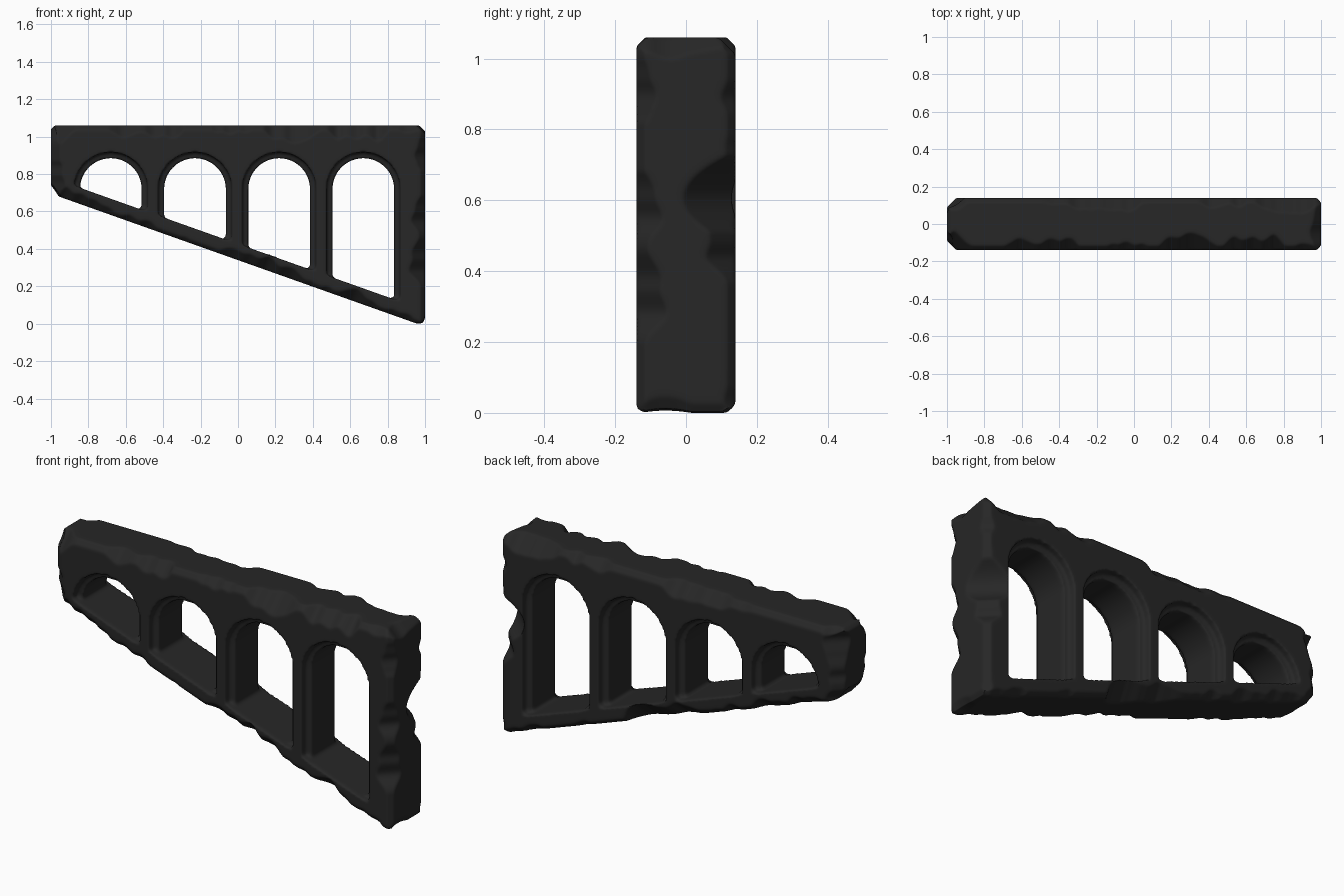
import bpy, bmesh, math
from mathutils import Vector, noise

if "Cube" in bpy.data.objects:
    bpy.data.objects.remove(bpy.data.objects["Cube"])

HALF_Y, TOP, SLOPE = 0.14, 1.065, -0.355


def sill(x):
    """Sloped lower edge of the window openings."""
    return 0.57 + SLOPE * (x + 0.39)


def underside(x):
    return 0.70 + SLOPE * (x + 1)


def prism(name, pts, y0, y1):
    """Extrude an xz outline between two y values."""
    bm = bmesh.new()
    face = bm.faces.new([bm.verts.new((x, y0, z)) for x, z in pts])
    ext = bmesh.ops.extrude_face_region(bm, geom=[face])
    verts = [v for v in ext["geom"] if isinstance(v, bmesh.types.BMVert)]
    bmesh.ops.translate(bm, verts=verts, vec=(0, y1 - y0, 0))
    bmesh.ops.recalc_face_normals(bm, faces=bm.faces)
    me = bpy.data.meshes.new(name)
    bm.to_mesh(me)
    bm.free()
    ob = bpy.data.objects.new(name, me)
    bpy.context.collection.objects.link(ob)
    return ob


def arch(cx, r, lift=0.0):
    """Round-headed window outline with a sloped sill."""
    pts = [(cx + r, sill(cx + r) + lift)]
    for i in range(33):
        a = math.pi * i / 32
        x, z = cx + r * math.cos(a), 0.725 + r * math.sin(a)
        if z > sill(x) + lift + 0.004:
            pts.append((x, z))
    pts.append((cx - r, sill(cx - r) + lift))
    return pts


def bake(ob):
    """Apply the modifier stack."""
    dg = bpy.context.evaluated_depsgraph_get()
    me = bpy.data.meshes.new_from_object(ob.evaluated_get(dg))
    ob.modifiers.clear()
    ob.data = me


# Tapered slab
wall = prism("arched_stone_bracket",
             [(-1, TOP), (-1, underside(-1)), (1, underside(1)), (1, TOP)],
             -HALF_Y, HALF_Y)

# Four windows, each with a stepped rim on both faces
cutters = []
for cx in (-0.68, -0.23, 0.22, 0.67):
    cutters.append(prism("window_cutter", arch(cx, 0.165), -0.3, 0.3))
    for s in (-1, 1):
        cutters.append(prism("rim_cutter", arch(cx, 0.196, 0.003), s * 0.1, s * 0.3))
for c in cutters:
    c.hide_render = True
    m = wall.modifiers.new("cut", "BOOLEAN")
    m.operation, m.solver, m.object = "DIFFERENCE", "EXACT", c
m = wall.modifiers.new("dense", "REMESH")
m.mode, m.voxel_size = "VOXEL", 0.01
bake(wall)
for c in cutters:
    bpy.data.objects.remove(c)

# Chipped outer edges: each edge is a pair of planes (inward normal, point)
n = Vector((-SLOPE, 0, 1)).normalized()
planes = {
    "front": (Vector((0, 1, 0)), Vector((0, -HALF_Y, 0))),
    "back": (Vector((0, -1, 0)), Vector((0, HALF_Y, 0))),
    "top": (Vector((0, 0, -1)), Vector((0, 0, TOP))),
    "left": (Vector((1, 0, 0)), Vector((-1, 0, 0))),
    "right": (Vector((-1, 0, 0)), Vector((1, 0, 0))),
    "bottom": (n, Vector((-1, 0, underside(-1)))),
}
# edge, least wear, extra wear
edges = [(f, e, lo, hi) for f in ("front", "back")
         for e, lo, hi in (("top", 0.025, 0.10), ("bottom", 0.02, 0.07),
                           ("left", 0.05, 0.08), ("right", 0.025, 0.10))]
edges += [("top", "left", 0.02, 0.05), ("top", "right", 0.025, 0.07),
          ("bottom", "left", 0.03, 0.05), ("bottom", "right", 0.04, 0.05)]

for v in wall.data.vertices:
    p = v.co.copy()
    for i, (a, b, lo, hi) in enumerate(edges):
        (na, pa), (nb, pb) = planes[a], planes[b]
        d = (p - pa).dot(na) + (p - pb).dot(nb)
        if d > 0.2:
            continue
        axis = na.cross(nb).normalized()
        t = p.dot(axis)
        k = noise.noise(Vector((t * 5.5, i * 7.3, 0.4)))
        k += 0.4 * noise.noise(Vector((t * 14, i * 3.1, 5.2)))
        wear = lo + hi * min(1, max(0, k + 0.15))
        if (a, b) == ("back", "right"):      # large bite in the rear edge
            wear = max(wear, 0.15 * (1 - ((p.z - 0.61) / 0.13) ** 2))
        if d < wear:
            p += (na + nb) * (wear - d) / 2
    v.co = p

m = wall.modifiers.new("soften", "SMOOTH")
m.factor, m.iterations = 0.5, 3
bake(wall)

# Stand it on the ground
low = min(v.co.z for v in wall.data.vertices)
for v in wall.data.vertices:
    v.co.z -= low

mat = bpy.data.materials.new("dark_stone")
mat.diffuse_color = (0.02, 0.02, 0.02, 1)
mat.use_nodes = True
mat.node_tree.nodes["Principled BSDF"].inputs["Base Color"].default_value = mat.diffuse_color
wall.data.materials.clear()
wall.data.materials.append(mat)
for f in wall.data.polygons:
    f.use_smooth = True
    f.material_index = 0
